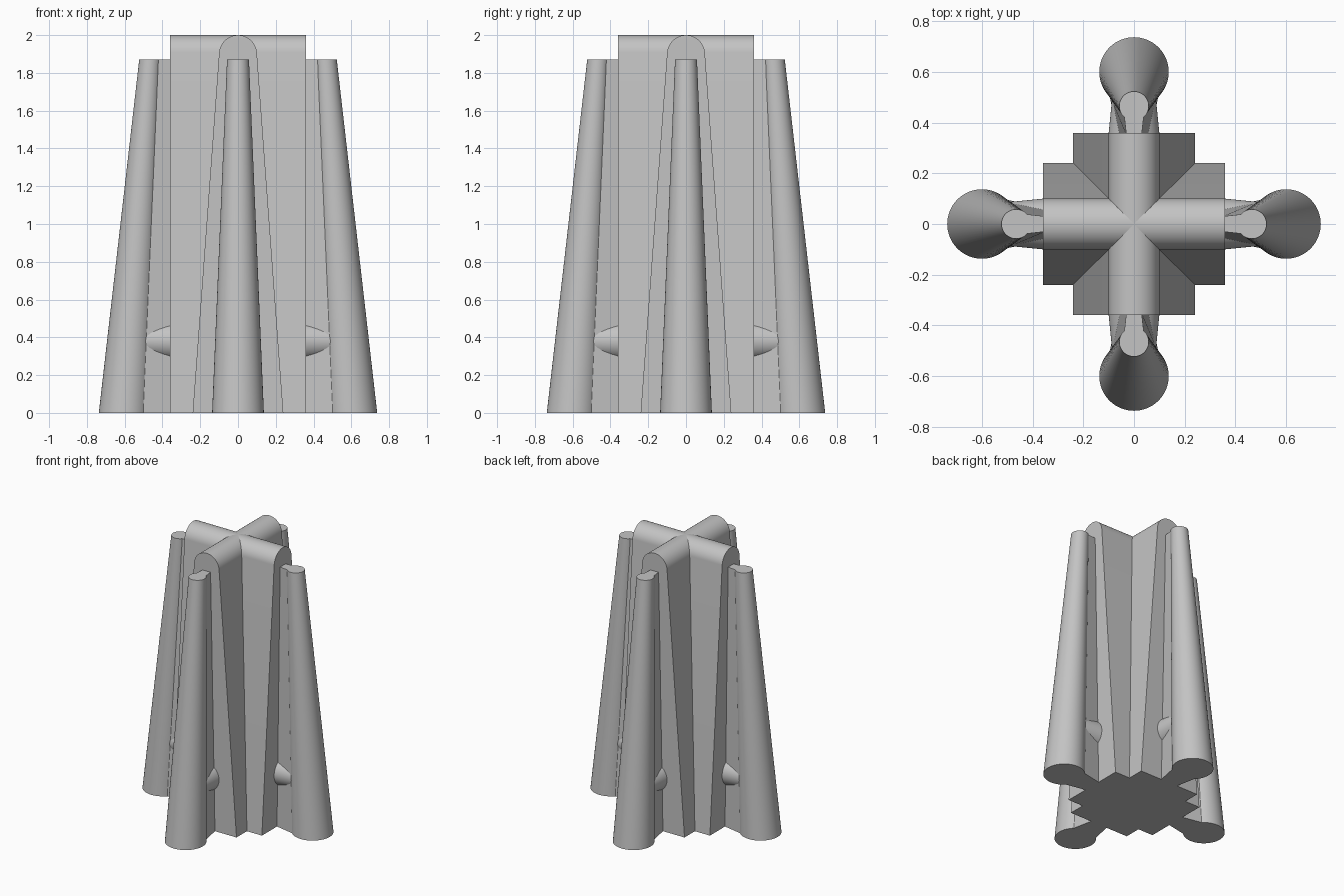
import bpy, bmesh, math
from mathutils import Matrix, Vector

old = bpy.data.objects.get("Cube")
if old:
    bpy.data.objects.remove(old, do_unlink=True)

GREY = (0.55, 0.55, 0.55, 1.0)
grey = bpy.data.materials.new("plain grey")
grey.use_nodes = True
grey.diffuse_color = GREY
grey.node_tree.nodes["Principled BSDF"].inputs["Base Color"].default_value = GREY


def add_object(name, loops, turn):
    """Skin matching loops of points into a closed solid, turned about z."""
    bm = bmesh.new()
    rings = [[bm.verts.new(p) for p in loop] for loop in loops]
    for a, b in zip(rings, rings[1:]):
        for i in range(len(a)):
            j = (i + 1) % len(a)
            bm.faces.new((a[i], a[j], b[j], b[i]))
    bm.faces.new(rings[0])
    bm.faces.new(rings[-1])
    bmesh.ops.recalc_face_normals(bm, faces=bm.faces[:])
    bm.transform(Matrix.Rotation(turn, 4, "Z"))
    mesh = bpy.data.meshes.new(name)
    bm.to_mesh(mesh)
    bm.free()
    mesh.materials.append(grey)
    obj = bpy.data.objects.new(name, mesh)
    bpy.context.collection.objects.link(obj)
    bpy.ops.object.select_all(action="DESELECT")
    obj.select_set(True)
    bpy.context.view_layer.objects.active = obj
    bpy.ops.object.shade_smooth_by_angle(angle=math.radians(25))
    return obj


def circle(centre, radius, u, v, n=64):
    angles = [2 * math.pi * i / n for i in range(n)]
    return [Vector(centre) + radius * (math.cos(a) * Vector(u) + math.sin(a) * Vector(v))
            for a in angles]


X, Y, Z = (1, 0, 0), (0, 1, 0), (0, 0, 1)
HEIGHT, POST_TOP = 2.0, 1.87

# Tapered slab profile with a rounded crest
CREST, LEAN = 0.1, math.radians(4.2)
profile = [(-0.24, 0), (0.24, 0)]
for i in range(33):
    a = LEAN + (math.pi - 2 * LEAN) * i / 32
    profile.append((CREST * math.cos(a), HEIGHT - CREST + CREST * math.sin(a)))

# Two crossed slabs form the core
for k, name in enumerate(("core_slab_side_to_side", "core_slab_front_to_back")):
    add_object(name, [[(x, y, z) for y, z in profile] for x in (-0.36, 0.36)],
               k * math.pi / 2)

# Leaning post, web and lug on each of the four sides
for k, side in enumerate(("left", "back", "right", "front")):
    turn = k * math.pi / 2
    add_object(side + "_post",
               [circle((0.6, 0, 0), 0.137, X, Y),
                circle((0.465, 0, POST_TOP), 0.058, X, Y)], turn)

    def web(z, outer, inner_half, outer_half):
        return [(0.35, -inner_half, z), (outer, -outer_half, z),
                (outer, outer_half, z), (0.35, inner_half, z)]

    add_object(side + "_web",
               [web(0, 0.51, 0.065, 0.097), web(POST_TOP, 0.43, 0.03, 0.039)], turn)
    add_object(side + "_lug",
               [circle((0.35, 0, 0.38), 0.101, Y, Z),
                circle((0.54, 0, 0.38), 0.082, Y, Z)], turn)
